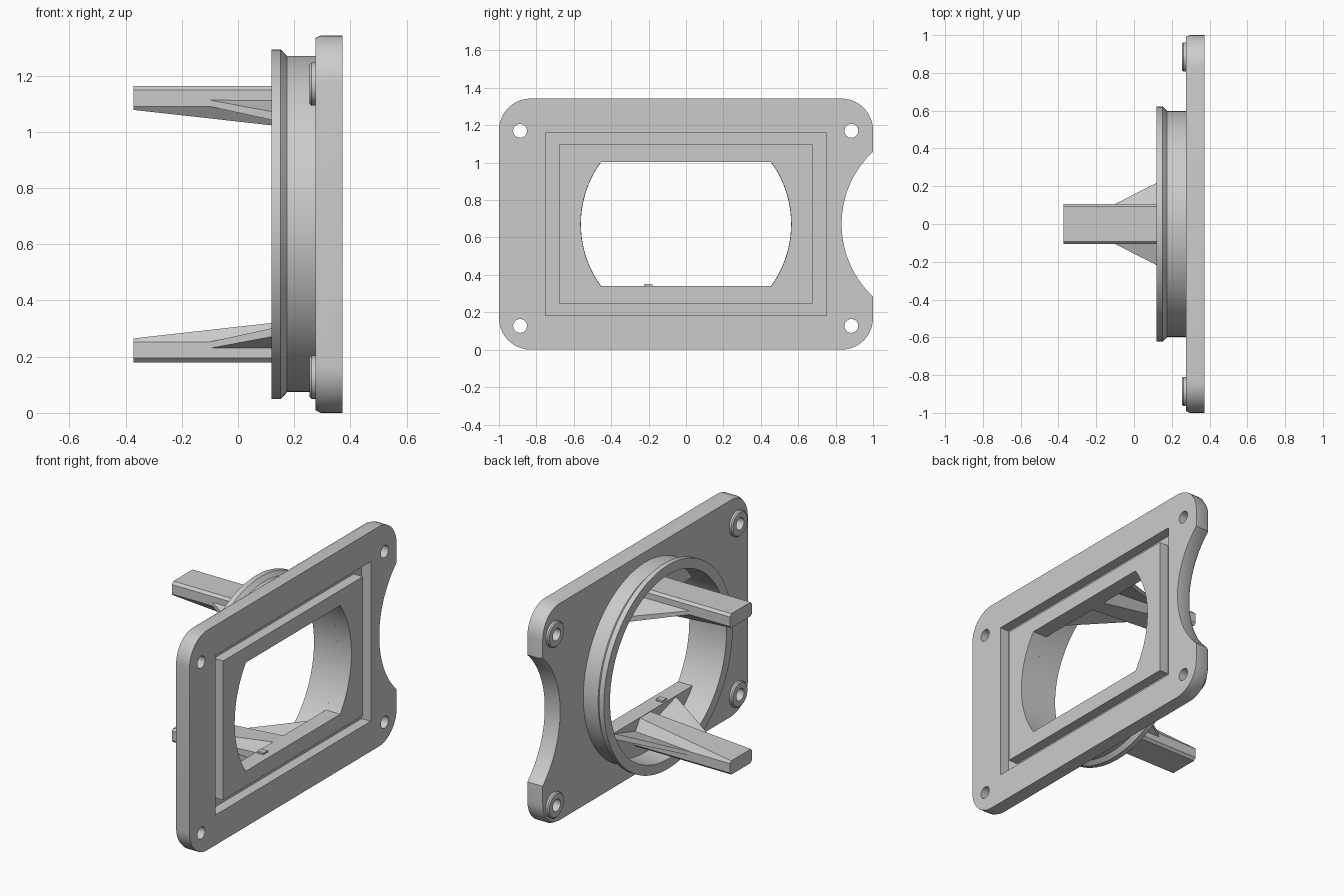
import bpy, bmesh
from math import sin, cos, pi, sqrt, atan2, asin

if "Cube" in bpy.data.objects:
    bpy.data.objects.remove(bpy.data.objects["Cube"])

ZC = 0.6715          # height of the ring axis
H = 1.343


def loft(name, rings, wrap=False, smooth=False):
    """Skin equal-length rings of (x, [(y, z), ...]); cap ends or wrap around."""
    bm = bmesh.new()
    loops = [[bm.verts.new((x, y, z)) for y, z in pts] for x, pts in rings]
    n = len(loops[0])
    pairs = list(zip(loops, loops[1:]))
    if wrap:
        pairs.append((loops[-1], loops[0]))
    else:
        bm.faces.new(loops[0])
        bm.faces.new(loops[-1])
    for a, b in pairs:
        for i in range(n):
            j = (i + 1) % n
            bm.faces.new((a[i], a[j], b[j], b[i]))
    bmesh.ops.recalc_face_normals(bm, faces=bm.faces)
    return make(name, bm, smooth)


def make(name, bm, smooth=False):
    me = bpy.data.meshes.new(name)
    bm.to_mesh(me)
    bm.free()
    ob = bpy.data.objects.new(name, me)
    bpy.context.collection.objects.link(ob)
    if smooth:
        shade(ob)
    return ob


def activate(ob):
    bpy.ops.object.select_all(action='DESELECT')
    ob.select_set(True)
    bpy.context.view_layer.objects.active = ob


def shade(ob):
    activate(ob)
    bpy.ops.object.shade_smooth_by_angle(angle=0.5)


def hull(name, pts):
    bm = bmesh.new()
    for p in pts:
        bm.verts.new(p)
    bmesh.ops.convex_hull(bm, input=bm.verts)
    bmesh.ops.recalc_face_normals(bm, faces=bm.faces)
    return make(name, bm)


def arc(cy, cz, r, a0, a1, n):
    return [(cy + r * cos(a0 + (a1 - a0) * i / n), cz + r * sin(a0 + (a1 - a0) * i / n))
            for i in range(n + 1)]


def circle(cy, cz, r, n=64):
    return arc(cy, cz, r, 0, 2 * pi, n)[:-1]


def rect(hy, hz):
    return [(-hy, ZC - hz), (hy, ZC - hz), (hy, ZC + hz), (-hy, ZC + hz)]


def plate_outline(d):
    """Rounded rectangle with a round bite in the +y edge, inset by d."""
    r, c = 0.17, 0.17
    by, br = 1.363, 0.531 + d
    half = asin(sqrt(br ** 2 - (by - 1 + d) ** 2) / br)
    pts = arc(-1 + c, c, r - d, pi, 1.5 * pi, 10)
    pts += arc(1 - c, c, r - d, 1.5 * pi, 2 * pi, 10)
    pts += arc(by, ZC, br, pi + half, pi - half, 28)
    pts += arc(1 - c, H - c, r - d, 0, pi / 2, 10)
    pts += arc(-1 + c, H - c, r - d, pi / 2, pi, 10)
    return pts


# Face plate with chamfered rear rim
plate = loft("face_plate", [(0.275, plate_outline(0.01)), (0.295, plate_outline(0)),
                            (0.372, plate_outline(0))])

# Cutters: window, screw holes and rectangular seal groove
a = atan2(0.3315, 0.455)
window = arc(0, ZC, 0.563, -a, a, 28) + arc(0, ZC, 0.563, pi - a, pi + a, 28)
holes = [(y, z) for y in (-0.887, 0.884) for z in (0.127, 1.17)]
cutters = [loft("window_cutter", [(0.2, window), (0.45, window)])]
for y, z in holes:
    cutters.append(loft("hole_cutter", [(0.2, circle(y, z, 0.037, 32)),
                                        (0.45, circle(y, z, 0.037, 32))]))
outer, inner = rect(0.75, 0.4875), rect(0.675, 0.425)
cutters.append(loft("groove_cutter", [(0.31, outer), (0.45, outer),
                                      (0.45, inner), (0.31, inner)], wrap=True))
for c in cutters:
    c.hide_render = True
    m = plate.modifiers.new("cut", 'BOOLEAN')
    m.operation, m.solver, m.object = 'DIFFERENCE', 'EXACT', c
    activate(plate)
    bpy.ops.object.modifier_apply(modifier=m.name)
    bpy.data.objects.remove(c)
shade(plate)

# Ring barrel with lipped flange
profile = [(0.12, 0.562), (0.12, 0.622), (0.152, 0.622), (0.175, 0.598),
           (0.278, 0.598), (0.278, 0.563)]
loft("ring_barrel", [(x, circle(0, ZC, r, 128)) for x, r in profile], wrap=True, smooth=True)

# Screw bosses on the rear
for y, z in holes:
    prof = [(0.255, 0.037), (0.255, 0.07), (0.262, 0.077), (0.28, 0.077), (0.28, 0.037)]
    loft("screw_boss", [(x, circle(y, z, r, 32)) for x, r in prof], wrap=True, smooth=True)


# Arms: tapered bar with a rising ridge and two spreading gussets
def bar_section(top, half):
    right = [(0.092, 0.18), (0.107, 0.195), (0.107, 0.253), (half, top)]
    return right + [(-y, z) for y, z in reversed(right)]


def flip(z, up):
    return H - z if up else z


for up, label in ((False, "lower"), (True, "upper")):
    rings = [(-0.372, bar_section(0.265, 0.095)), (0.29, bar_section(0.339, 0.05))]
    loft(label + "_arm", [(x, [(y, flip(z, up)) for y, z in pts]) for x, pts in rings])
    for s in (-1, 1):
        pts = [(-0.1, 0.1, 0.23), (-0.1, 0.106, 0.23), (-0.1, 0.1, 0.253), (-0.1, 0.106, 0.253),
               (0.29, 0.1, 0.23), (0.29, 0.1, 0.275), (0.29, 0.305, 0.303), (0.29, 0.305, 0.338)]
        hull(label + "_gusset", [(x, s * y, flip(z, up)) for x, y, z in pts])

# Small locating key on the window sill
loft("sill_key", [(x, [(-0.225, 0.335), (-0.18, 0.335), (-0.18, 0.347), (-0.185, 0.351),
                       (-0.22, 0.351), (-0.225, 0.347)]) for x in (0.285, 0.33)])
